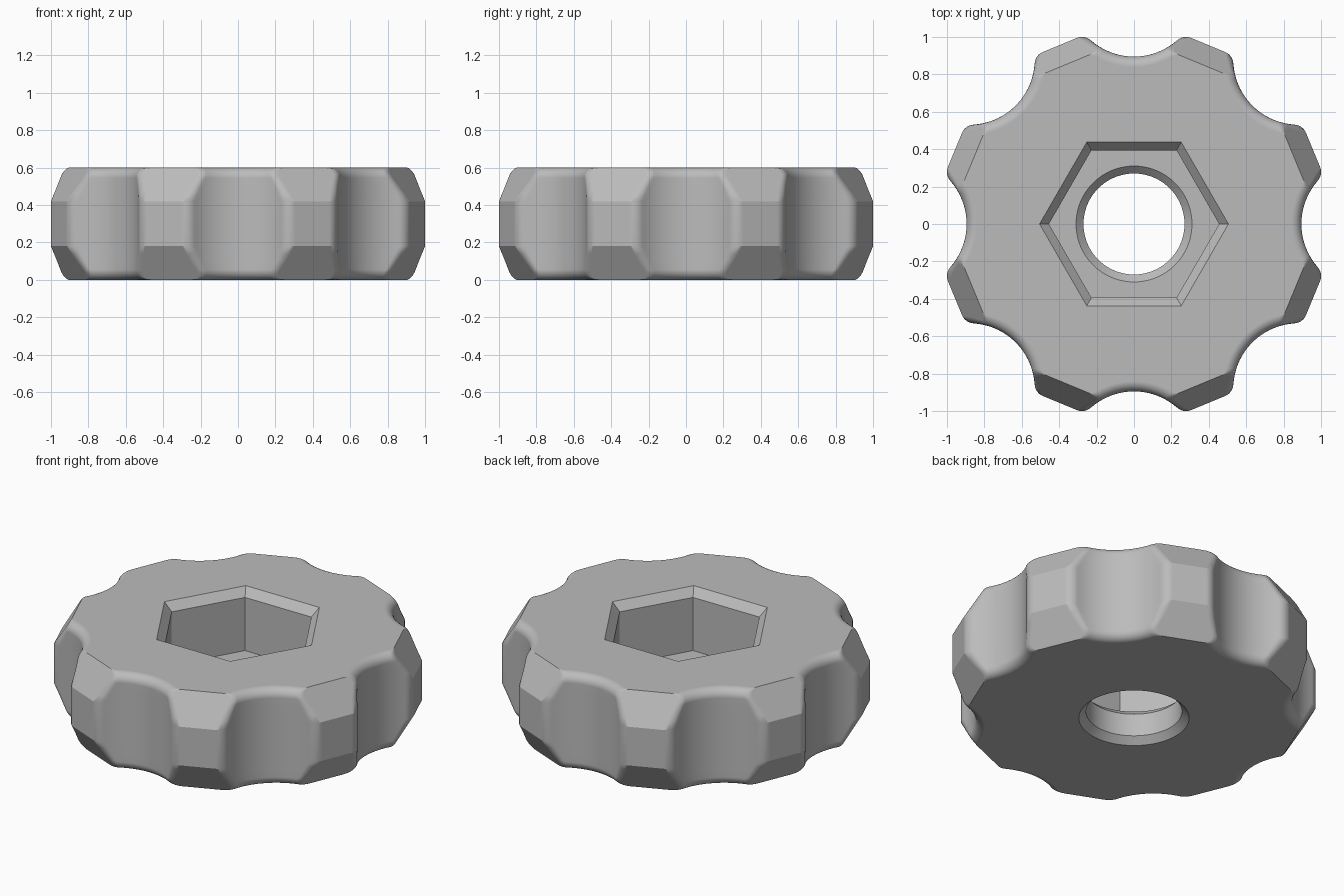
import bpy, bmesh, math

cube = bpy.data.objects.get("Cube")
if cube:
    bpy.data.objects.remove(cube, do_unlink=True)

HEIGHT = 0.6
LOBES = 8
STEP = math.tau / LOBES

grey = bpy.data.materials.new("mid grey")
grey.use_nodes = True
grey.diffuse_color = (0.5, 0.5, 0.5, 1)
grey.node_tree.nodes["Principled BSDF"].inputs["Base Color"].default_value = (0.5, 0.5, 0.5, 1)


def stack_object(name, rings):
    """Join equal-length rings of points into a closed solid."""
    bm = bmesh.new()
    loops = [[bm.verts.new(p) for p in ring] for ring in rings]
    n = len(loops[0])
    for low, high in zip(loops, loops[1:]):
        for i in range(n):
            j = (i + 1) % n
            bm.faces.new((low[i], low[j], high[j], high[i]))
    bm.faces.new(loops[0][::-1])
    bm.faces.new(loops[-1])
    bmesh.ops.recalc_face_normals(bm, faces=bm.faces)
    mesh = bpy.data.meshes.new(name)
    bm.to_mesh(mesh)
    bm.free()
    obj = bpy.data.objects.new(name, mesh)
    bpy.context.collection.objects.link(obj)
    mesh.materials.append(grey)
    return obj


def circle(radius, z, sides):
    return [(radius * math.cos(math.tau * i / sides), radius * math.sin(math.tau * i / sides), z)
            for i in range(sides)]


def knob_ring(z):
    """Lobed outline at one height: flat lobe, rounded corner, scalloped grip."""
    off = abs(z - HEIGHT / 2)
    slope = max(0, (off - 0.12) / 0.18)
    flat = 1.036 - 0.109 * slope              # distance of the lobe face
    corner = 0.07 - 0.02 * slope              # lobe corner radius
    edge = 0.055
    rise = max(0, off - (HEIGHT / 2 - edge))
    scallop = 0.35 + edge - math.sqrt(max(0, edge ** 2 - rise ** 2))
    cu, cv = 1.245 * math.cos(STEP / 2), 1.245 * math.sin(STEP / 2)
    fu = flat - corner
    fv = cv - math.sqrt((scallop + corner) ** 2 - (cu - fu) ** 2)
    touch = math.atan2(cv - fv, cu - fu)      # direction from corner to scallop centre
    half = []
    for i in range(9):                        # rounded corner
        a = touch * i / 8
        half.append((fu + corner * math.cos(a), fv + corner * math.sin(a)))
    for i in range(1, 13):                    # half of the scallop
        a = touch + (STEP / 2 - touch) * i / 12
        half.append((cu - scallop * math.cos(a), cv - scallop * math.sin(a)))
    lobe = [(u, -v) for u, v in half[:-1]][::-1] + half
    ring = []
    for k in range(LOBES):
        c, s = math.cos(STEP * (k + 0.5)), math.sin(STEP * (k + 0.5))
        ring += [(u * c - v * s, u * s + v * c, z) for u, v in lobe]
    return ring


# Knob body, with rows packed into the rounded rims
rim = [0.055 * (1 - math.cos(math.pi / 2 * i / 8)) for i in range(9)]
lower = rim + [0.1, 0.14, 0.18]
rows = lower + [HEIGHT - z for z in reversed(lower)]
knob = stack_object("knob_body", [knob_ring(z) for z in rows])

# Hexagonal nut pocket and chamfered bolt hole
pocket = stack_object("nut_pocket_cutter", [circle(r, z, 6) for r, z in
                      ((0.455, 0.22), (0.455, 0.55), (0.505, 0.6), (0.555, 0.65))])
hole = stack_object("bolt_hole_cutter", [circle(r, z, 72) for r, z in
                    ((0.36, -0.05), (0.27, 0.04), (0.27, 0.18), (0.31, 0.22), (0.31, 0.3))])

bpy.ops.object.select_all(action="DESELECT")
bpy.context.view_layer.objects.active = knob
knob.select_set(True)
for cutter in (pocket, hole):
    cutter.hide_render = True
    cut = knob.modifiers.new("cut", "BOOLEAN")
    cut.operation = "DIFFERENCE"
    cut.solver = "EXACT"
    cut.object = cutter
    bpy.ops.object.modifier_apply(modifier=cut.name)
    bpy.data.objects.remove(cutter, do_unlink=True)

# Smooth rims and scallops, crisp chamfers
bpy.ops.object.shade_smooth_by_angle(angle=math.radians(25))
weighted = knob.modifiers.new("weighted normals", "WEIGHTED_NORMAL")
weighted.keep_sharp = True
